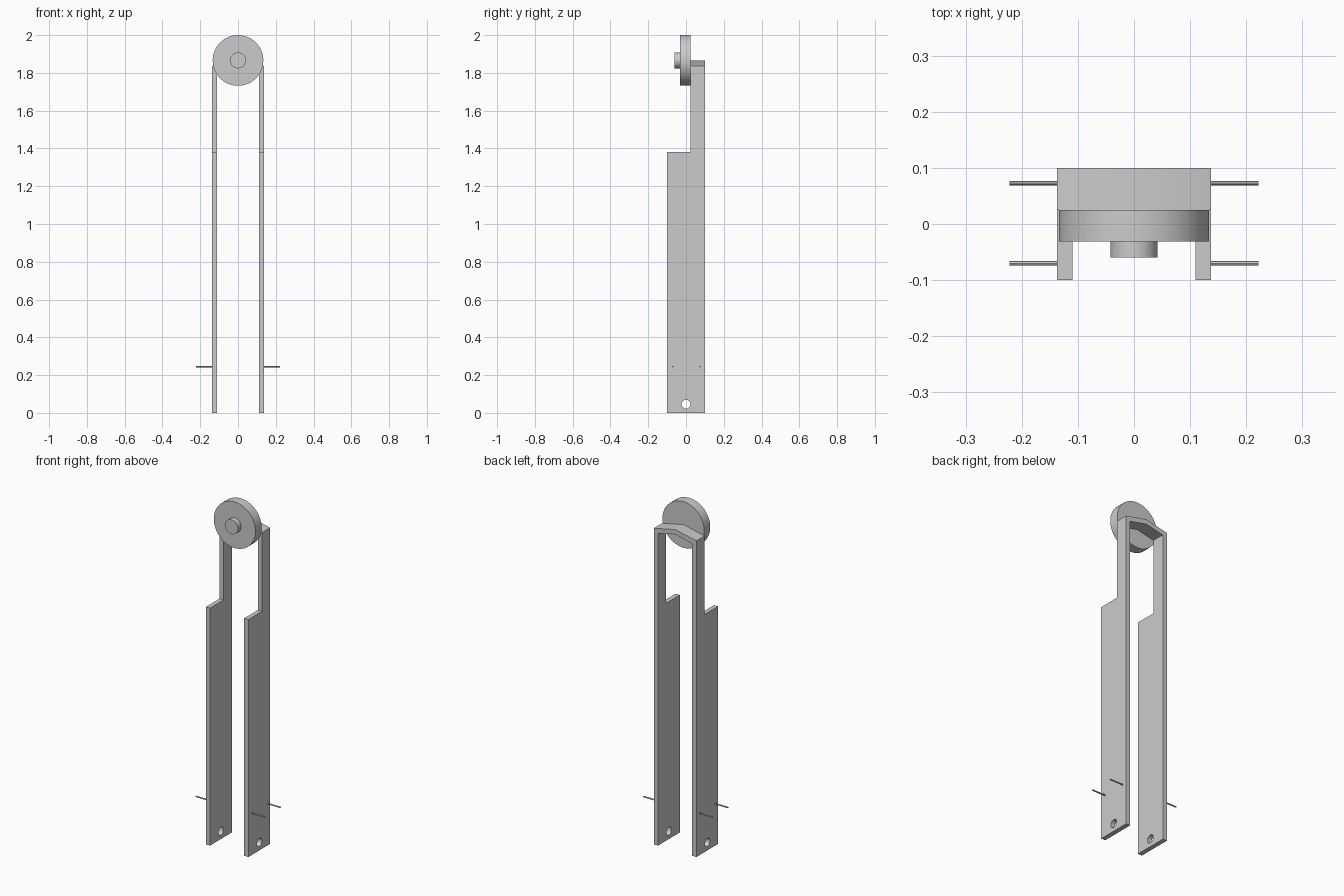
import bpy, bmesh, math
from mathutils import Matrix

cube = bpy.data.objects.get("Cube")
if cube:
    bpy.data.objects.remove(cube, do_unlink=True)

grey = bpy.data.materials.new("plain grey")
grey.use_nodes = True
grey.diffuse_color = (0.6, 0.6, 0.6, 1)
grey.node_tree.nodes["Principled BSDF"].inputs["Base Color"].default_value = (0.6, 0.6, 0.6, 1)


def finish(name, bm):
    mesh = bpy.data.meshes.new(name)
    bmesh.ops.recalc_face_normals(bm, faces=bm.faces)
    bm.to_mesh(mesh)
    bm.free()
    mesh.materials.append(grey)
    obj = bpy.data.objects.new(name, mesh)
    bpy.context.collection.objects.link(obj)
    return obj


def extrude_front_profile(name, points, y0, y1):
    bm = bmesh.new()
    face = bm.faces.new([bm.verts.new((x, y0, z)) for x, z in points])
    out = bmesh.ops.extrude_face_region(bm, geom=[face])
    verts = [g for g in out["geom"] if isinstance(g, bmesh.types.BMVert)]
    bmesh.ops.translate(bm, verts=verts, vec=(0, y1 - y0, 0))
    return finish(name, bm)


def rod(name, axis, start, end, a, z, radius, sides):
    """Cylinder along x or y; a is the position on the other level axis."""
    mid = (start + end) / 2
    place = (mid, a, z) if axis == "X" else (a, mid, z)
    turn = Matrix.Rotation(math.pi / 2, 4, "Y" if axis == "X" else "X")
    bm = bmesh.new()
    bmesh.ops.create_cone(bm, cap_ends=True, segments=sides, radius1=radius, radius2=radius,
                          depth=abs(end - start), matrix=Matrix.Translation(place) @ turn)
    return finish(name, bm)


def cut(obj, cutter):
    mod = obj.modifiers.new("cut", "BOOLEAN")
    mod.operation = "DIFFERENCE"
    mod.solver = "EXACT"
    mod.object = cutter
    bpy.context.view_layer.objects.active = obj
    bpy.ops.object.modifier_apply(modifier=mod.name)
    bpy.data.objects.remove(cutter, do_unlink=True)


def smooth(obj):
    bpy.ops.object.select_all(action="DESELECT")
    obj.select_set(True)
    bpy.context.view_layer.objects.active = obj
    bpy.ops.object.shade_smooth_by_angle(angle=math.radians(30))


# Fork: two tall legs joined by a shallow gabled bridge
outer, inner = 0.137, 0.11
half = [(inner, 0), (outer, 0), (outer, 1.837), (0, 1.866)]
under = [(0, 1.838), (inner, 1.814)]
outline = half + [(-x, z) for x, z in half[2::-1]] + [(-inner, under[1][1])] + under
fork = extrude_front_profile("fork", outline, -0.1, 0.1)

# Step that narrows the upper legs, and the cross hole near the feet
cut(fork, extrude_front_profile("step_cutter", [(-1, 1.38), (1, 1.38), (1, 3), (-1, 3)], -1, 0.025))
cut(fork, rod("hole_cutter", "X", -1, 1, 0, 0.046, 0.024, 12))
smooth(fork)

# Wheel and its hub at the top
smooth(rod("wheel", "Y", -0.031, 0.025, 0, 1.866, 0.134, 64))
smooth(rod("hub", "Y", -0.06, -0.03, 0, 1.866, 0.042, 32))

# Thin pins sticking out of both legs
for side, label in ((1, "left"), (-1, "right")):
    for y, place in ((-0.07, "front"), (0.073, "back")):
        smooth(rod(f"{label}_{place}_pin", "X", side * 0.13, side * 0.222, y, 0.245, 0.004, 8))
